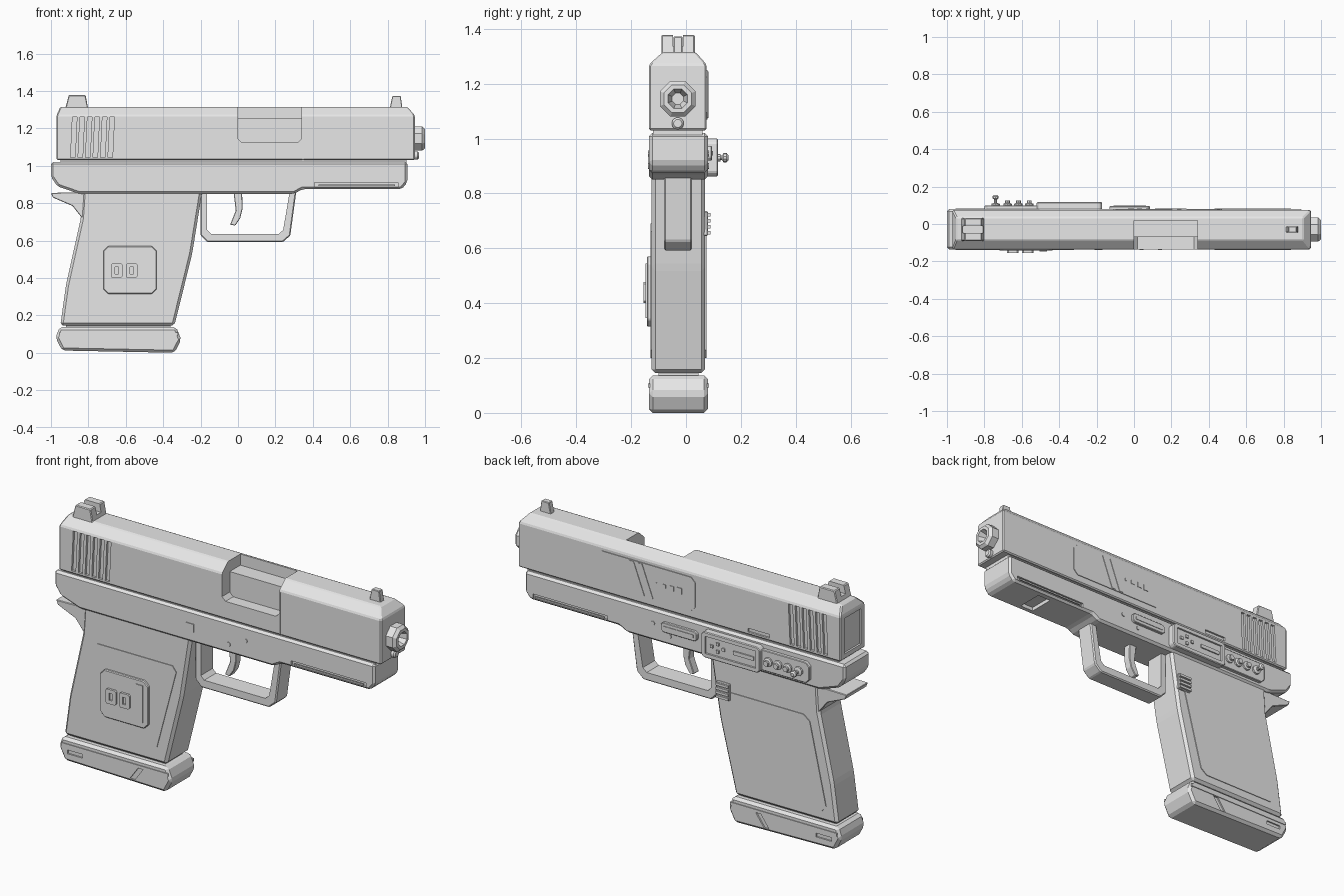
import bpy, bmesh, math

if "Cube" in bpy.data.objects:
    bpy.data.objects.remove(bpy.data.objects["Cube"])

grey = bpy.data.materials.new("plain_grey")
grey.use_nodes = True
grey.diffuse_color = (.8, .8, .8, 1)
grey.node_tree.nodes["Principled BSDF"].inputs["Base Color"].default_value = grey.diffuse_color

# Right and left side planes of the main parts, and shared levels
MIDDLE = -.03
FRAME_SIDES = FRAME_RIGHT, FRAME_LEFT = -.135, .08
SLIDE_SIDES = SLIDE_RIGHT, SLIDE_LEFT = -.135, .075
GRIP_SIDES = GRIP_RIGHT, GRIP_LEFT = -.125, .07
SEAM = 1.02
FRAME_BOTTOM = .85
CONTROL_HEIGHT = .93


def loft(name, rings, corner=0, bevel=0):
    """Closed solid through rings; corner clips the edges along y, bevel clips all edges."""
    bm = bmesh.new()
    loops = [[bm.verts.new(point) for point in ring] for ring in rings]
    count = len(loops[0])
    for lower, upper in zip(loops, loops[1:]):
        for i in range(count):
            j = (i + 1) % count
            bm.faces.new((lower[i], lower[j], upper[j], upper[i]))
    bm.faces.new(reversed(loops[0]))
    bm.faces.new(loops[-1])
    bmesh.ops.recalc_face_normals(bm, faces=bm.faces)
    if corner:
        along_y = [edge for edge in bm.edges
                   if abs(edge.verts[0].co.y - edge.verts[1].co.y) > edge.calc_length() * .9]
        bmesh.ops.bevel(bm, geom=along_y, offset=corner, segments=1,
                        affect='EDGES', clamp_overlap=True)
    if bevel:
        bmesh.ops.bevel(bm, geom=bm.edges[:], offset=bevel, segments=1,
                        affect='EDGES', clamp_overlap=True)
    mesh = bpy.data.meshes.new(name)
    bm.to_mesh(mesh)
    bm.free()
    mesh.materials.append(grey)
    ob = bpy.data.objects.new(name, mesh)
    bpy.context.scene.collection.objects.link(ob)
    return ob


def prism(name, outline, sides, corner=0, bevel=0):
    """Outline in x and z, pushed from one y to another."""
    return loft(name, [[(x, y, z) for x, z in outline] for y in sides], corner, bevel)


def block(name, left, right, bottom, top, sides, corner=0, bevel=0, lean=0):
    """Rectangle, or a leaning one, pushed through y."""
    outline = [(left, bottom), (right, bottom), (right + lean, top), (left + lean, top)]
    return prism(name, outline, sides, corner, bevel)


def square(name, x, z, half, sides):
    return block(name, x - half, x + half, z - half, z + half, sides)


def rectangle(left, right, sides, z):
    near, far = sides
    return [(left, near, z), (right, near, z), (right, far, z), (left, far, z)]


def turned(name, profile, place, sides=8):
    """Turned part: place maps (distance, across, up) into the model."""
    angles = [(k + .5) * math.tau / sides for k in range(sides)]
    return loft(name, [[place(distance, radius * math.cos(a), radius * math.sin(a))
                        for a in angles] for distance, radius in profile])


def knob(name, x, z, profile):
    turned(name, profile, lambda distance, across, up: (x + across, distance, z + up), sides=10)


def skin(y, depth=.004):
    """Thin span straddling a side plane."""
    return y - depth, y + depth


def cut(ob, cutters):
    for cutter in cutters:
        cutter.hide_render = True
        modifier = ob.modifiers.new("cut", 'BOOLEAN')
        modifier.operation, modifier.solver = 'DIFFERENCE', 'EXACT'
        modifier.object = cutter
    bpy.context.view_layer.update()
    evaluated = ob.evaluated_get(bpy.context.evaluated_depsgraph_get())
    mesh = bpy.data.meshes.new_from_object(evaluated)
    ob.modifiers.clear()
    ob.data = mesh
    for cutter in cutters:
        bpy.data.objects.remove(cutter)


# Slide with chamfered top, port, rear recess and leaning rear grooves
slide = loft("slide", [rectangle(-.97, .945, SLIDE_SIDES, 1.03),
                       rectangle(-.97, .945, SLIDE_SIDES, 1.27),
                       rectangle(-.95, .905, (-.085, .035), 1.315)], bevel=.006)
cutters = [block("port_cutter", 0, .34, 1.125, 1.5, (-.3, .02), corner=.02),
           block("rear_cutter", -1, -.96, 1.06, 1.25, (-.1, .04)),
           block("slot_cutter", -.55, -.42, 1.045, 1.065, skin(SLIDE_LEFT, .01)),
           block("seam_cutter", .345, .35, 1, 1.26, skin(SLIDE_RIGHT))]
for side in SLIDE_SIDES:
    for i in range(6):
        start = -.895 + i * .04
        cutters.append(block("groove_cutter", start, start + .024, 1.045, 1.26,
                             skin(side, .012), lean=.01))
cut(slide, cutters)
block("barrel_block", -.02, .36, 1.1, 1.255, (-.07, .025))

# Octagonal muzzle and guide rod
turned("muzzle", [(.91, .055), (.945, .07), (.985, .07), (1, .055),
                  (1, .038), (.985, .033), (.955, .022)],
       lambda distance, across, up: (distance, MIDDLE + across, 1.145 + up))
turned("guide_rod", [(.92, .022), (.96, .022), (.967, .015)],
       lambda distance, across, up: (distance, MIDDLE + across, 1.055 + up), sides=16)

# Sights
rear_sight = prism("rear_sight", [(-.925, 1.3), (-.8, 1.3), (-.815, 1.378), (-.905, 1.378)],
                   (-.09, .032), bevel=.004)
cut(rear_sight, [block("notch_cutter", -1, -.7, 1.335, 1.5, (-.047, -.011))])
prism("front_sight", [(.81, 1.3), (.88, 1.3), (.87, 1.372), (.825, 1.372)],
      (-.045, -.013), bevel=.003)

# Frame with side rail slots and underside slot
frame = prism("frame", [(-1, SEAM), (-1, .94), (-.965, .89), (-.85, FRAME_BOTTOM),
                        (.3, FRAME_BOTTOM), (.345, .875), (.875, .875), (.905, .91),
                        (.905, SEAM)], FRAME_SIDES, bevel=.012)
cutters = [block("rail_cutter", .41, .855, .886, .91, skin(side, .012)) for side in FRAME_SIDES]
cutters.append(block("underside_cutter", .6, .68, .8, .895, (-.1, .04)))
cut(frame, cutters)
for side in FRAME_SIDES:
    block("rail_bar", .43, .84, .892, .9, skin(side))
    for x, z in (.04, .9), (.14, .945):
        knob("frame_pin", x, z, [(y, .011) for y in skin(side)])
block("slide_seat", -.95, .9, 1, 1.04, (-.12, .06))
square("square_pin", -.19, CONTROL_HEIGHT, .022, skin(FRAME_RIGHT))

# Grip with rear tail, side panels and neck
prism("grip", [(-.83, .87), (-.84, .72), (-.92, .36), (-.95, .145),
               (-.34, .145), (-.245, .53), (-.19, .87)], GRIP_SIDES, bevel=.014)
prism("grip_tail", [(-1, .855), (-.99, .83), (-.885, .785), (-.83, .715),
                    (-.7, .715), (-.7, .86)], (-.118, .063), bevel=.003)
for side in GRIP_SIDES:
    prism("grip_panel", [(-.89, .2), (-.4, .2), (-.27, .69), (-.78, .69)], skin(side), corner=.03)
block("magazine_neck", -.92, -.36, .1, .16, (-.1, .045))

# Badge on the right grip side
block("badge", -.72, -.435, .315, .57, (-.143, GRIP_RIGHT), corner=.025, bevel=.004)
for start in (-.68, -.6):
    tile = block("badge_tile", start, start + .062, .4, .478, (-.155, -.14), corner=.008)
    cut(tile, [block("tile_cutter", start + .022, start + .04, .42, .458, skin(-.155, .01))])
block("badge_bar", -.505, -.465, .345, .545, skin(-.143))

# Magazine base with slots, slashes and edge strips
base = prism("magazine_base", [(-.955, .137), (-.33, .137), (-.303, .07), (-.34, 0),
                               (-.94, .012), (-.975, .08)], FRAME_SIDES, bevel=.014)
cutters = []
for side in FRAME_SIDES:
    cutters.append(block("base_slot", -.92, -.83, .055, .075, skin(side, .008)))
    cutters.append(block("base_slash", -.55, -.52, .02, .09, skin(side, .008), lean=.05))
cut(base, cutters)
for side in FRAME_SIDES:
    block("base_strip", -.955, -.32, .092, .108, skin(side))

# Trigger guard and trigger
guard = prism("trigger_guard", [(-.2, .9), (-.2, .592), (.275, .592), (.317, .9)],
              (-.08, .022), corner=.035, bevel=.006)
cut(guard, [prism("guard_cutter", [(-.165, 1), (-.165, .636), (.238, .636), (.3, 1)],
                  (-.3, .3), corner=.02)])
prism("trigger", [(-.025, .87), (-.012, .76), (-.042, .685), (-.015, .68),
                  (.012, .72), (.024, .77), (.022, .87)], (-.052, -.008), bevel=.003)

# Left slide panel with slashes and a row of growing squares
block("slide_panel", -.11, .47, 1.07, 1.25, skin(SLIDE_LEFT), corner=.025)
for start in (.14, .19):
    block("panel_slash", start, start + .025, 1.075, 1.245, skin(SLIDE_LEFT, .007), lean=.065)
for i in range(4):
    square("panel_square", .12 - i * .045, 1.16, .007 + i * .003, skin(SLIDE_LEFT, .007))

# Left frame controls: latch, plate, lever and knobs
block("slide_latch", -.13, .085, .92, .972, (GRIP_LEFT, .095), corner=.012, bevel=.003)
block("latch_rib", -.11, .065, .938, .954, skin(.094))
block("control_plate", -.8, -.17, .875, .985, (GRIP_LEFT, .098), corner=.02, bevel=.003)
lever = block("lever_block", -.52, -.17, .862, 1, (GRIP_LEFT, .117), corner=.015, bevel=.004)
cut(lever, [block("lever_cutter", -.495, -.195, .885, .977, skin(.117, .01))])
block("lever_bar", -.48, -.36, .92, .94, skin(.11))
for k in range(4):
    angle = k * math.tau / 4
    square("lever_square", -.265 + .035 * math.cos(angle),
           CONTROL_HEIGHT + .02 * math.sin(angle), .008, skin(.11))
for i in range(3):
    knob("control_knob", -.56 - i * .058, CONTROL_HEIGHT,
         [(FRAME_LEFT, .024), (.108, .024), (.112, .014), (.125, .014)])
knob("selector_knob", -.74, CONTROL_HEIGHT,
     [(FRAME_LEFT, .024), (.108, .024), (.112, .009), (.132, .009),
      (.137, .017), (.148, .017), (.155, .009)])

# Left magazine release with ribs
block("magazine_release", -.315, -.235, .645, .735, (.05, FRAME_LEFT), bevel=.004)
for i in range(4):
    bottom = .65 + i * .022
    block("release_rib", -.312, -.238, bottom, bottom + .013, (GRIP_LEFT, .09))
